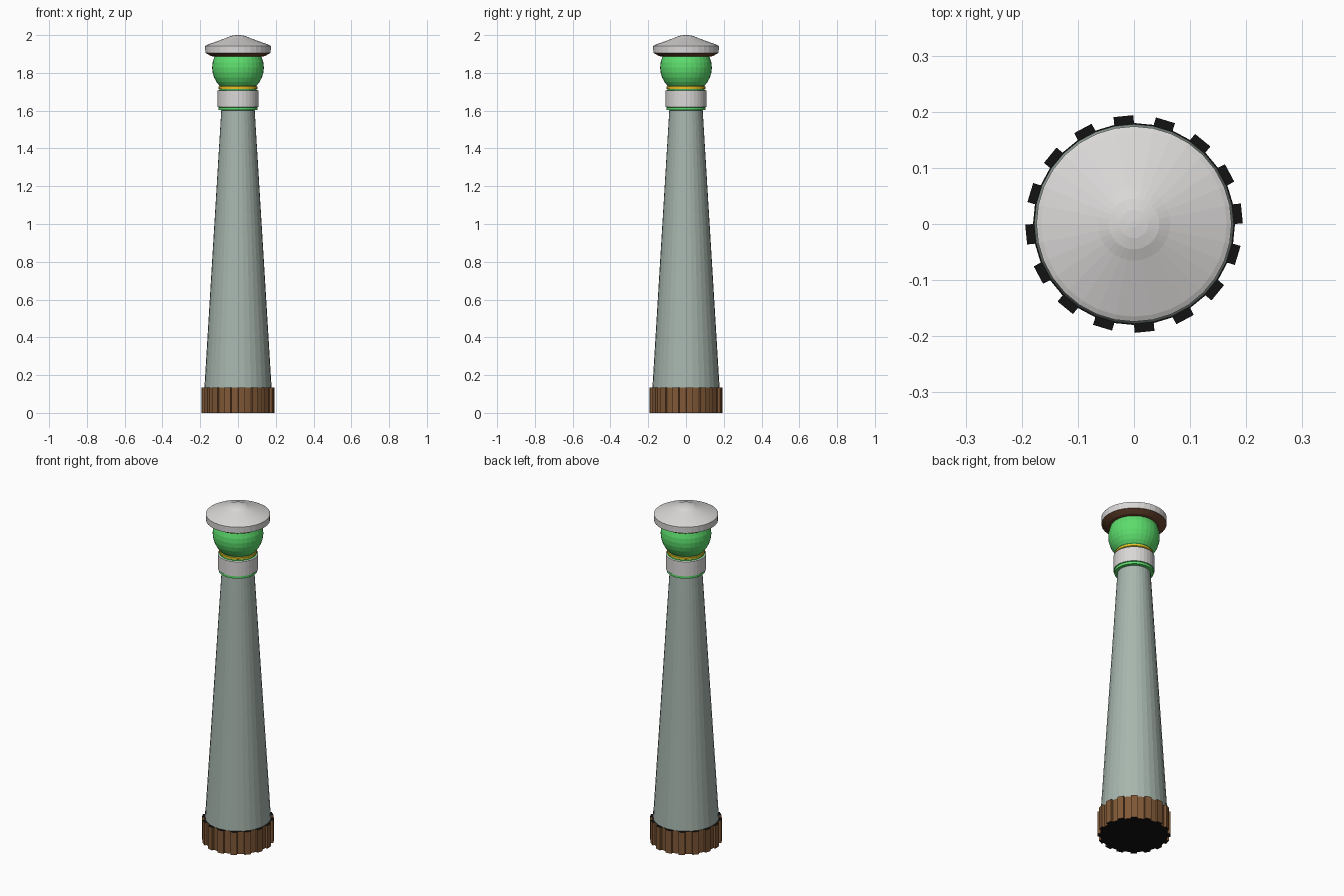
import bpy, bmesh, math
from mathutils import Vector

if "Cube" in bpy.data.objects:
    bpy.data.objects.remove(bpy.data.objects["Cube"])

N = 32  # sides of every round part


def material(name, r, g, b):
    lin = [((c / 255 + 0.055) / 1.055) ** 2.4 for c in (r, g, b)]
    m = bpy.data.materials.new(name)
    m.diffuse_color = (*lin, 1)
    m.use_nodes = True
    m.node_tree.nodes["Principled BSDF"].inputs["Base Color"].default_value = m.diffuse_color
    return m


STONE = material("grey_green", 167, 182, 174)
WHITE = material("off_white", 218, 216, 215)
GREEN = material("bright_green", 92, 220, 108)
YELLOW = material("yellow", 245, 205, 40)
BROWN = material("brown", 128, 88, 54)
DARK = material("dark_brown", 108, 70, 48)
BLACK = material("black", 18, 18, 18)


def finish(name, bm, mats):
    bmesh.ops.recalc_face_normals(bm, faces=bm.faces)
    me = bpy.data.meshes.new(name)
    bm.to_mesh(me)
    bm.free()
    for m in mats:
        me.materials.append(m)
    ob = bpy.data.objects.new(name, me)
    bpy.context.collection.objects.link(ob)
    return ob


def lathe(name, profile, mats, bands=None):
    """Revolve (radius, z) points about z, capping both ends.
    bands gives a material index for each profile segment."""
    bm = bmesh.new()
    rings = [[bm.verts.new((r * math.cos(i * math.tau / N),
                            r * math.sin(i * math.tau / N), z))
              for i in range(N)] for r, z in profile]
    for s, (lo, hi) in enumerate(zip(rings, rings[1:])):
        for i in range(N):
            j = (i + 1) % N
            f = bm.faces.new((lo[i], lo[j], hi[j], hi[i]))
            f.material_index = bands[s] if bands else 0
    for ring, idx in ((rings[0], 0), (rings[-1], -1)):
        bm.faces.new(ring).material_index = bands[idx] if bands else 0
    return finish(name, bm, mats)


# Toothed base: every second side of the drum is pushed straight outwards
def toothed_base(r=0.18, out=0.014, top=0.135):
    bm = bmesh.new()
    outline = []
    for i in range(N):
        a0, a1 = i * math.tau / N, (i + 1) * math.tau / N
        p, q = (Vector((r * math.cos(a), r * math.sin(a), 0)) for a in (a0, a1))
        outline.append(p)
        if i % 2 == 0:
            push = (p + q).normalized() * out
            outline += [p + push, q + push]
    bottom = bm.faces.new([bm.verts.new(p) for p in outline])
    ext = bmesh.ops.extrude_face_region(bm, geom=[bottom], use_keep_orig=True)
    bmesh.ops.translate(bm, vec=(0, 0, top), verts=[
        v for v in ext["geom"] if isinstance(v, bmesh.types.BMVert)])
    bm.normal_update()
    for f in bm.faces:  # flat ends are black, walls brown
        f.material_index = 1 if abs(f.normal.z) > 0.5 else 0
    finish("toothed_base", bm, [BROWN, BLACK])


toothed_base()

# Tapered shaft
lathe("shaft", [(0.178, 0.13), (0.088, 1.61)], [STONE])

# Collar: green underside and top, white band
lathe("collar", [(0.088, 1.602), (0.104, 1.604), (0.104, 1.618), (0.109, 1.62),
                 (0.109, 1.706), (0.104, 1.708), (0.09, 1.709)],
      [WHITE, GREEN], [1, 1, 1, 0, 0, 1])

# Neck below the globe with a yellow ring
lathe("neck", [(0.098, 1.70), (0.098, 1.74)], [GREEN])
lathe("neck_ring", [(0.097, 1.713), (0.102, 1.716), (0.102, 1.727), (0.097, 1.73)],
      [YELLOW])

# Globe, cut off at neck and cap
R, ZC = 0.137, 1.828
lathe("globe", [(R * math.cos(math.radians(a)), ZC + R * math.sin(math.radians(a)))
                for a in (-44, -33.75, -22.5, -11.25, 0, 11.25, 22.5, 30)], [GREEN])

# Cap: brown underside, white rim and shallow pointed roof
lathe("cap", [(0.125, 1.886), (0.142, 1.889), (0.173, 1.906), (0.174, 1.943),
              (0.165, 1.948), (0.065, 1.984), (0.045, 1.993), (0.025, 1.998),
              (0.006, 2.0)],
      [WHITE, DARK], [1, 1, 0, 0, 0, 0, 0, 0])
